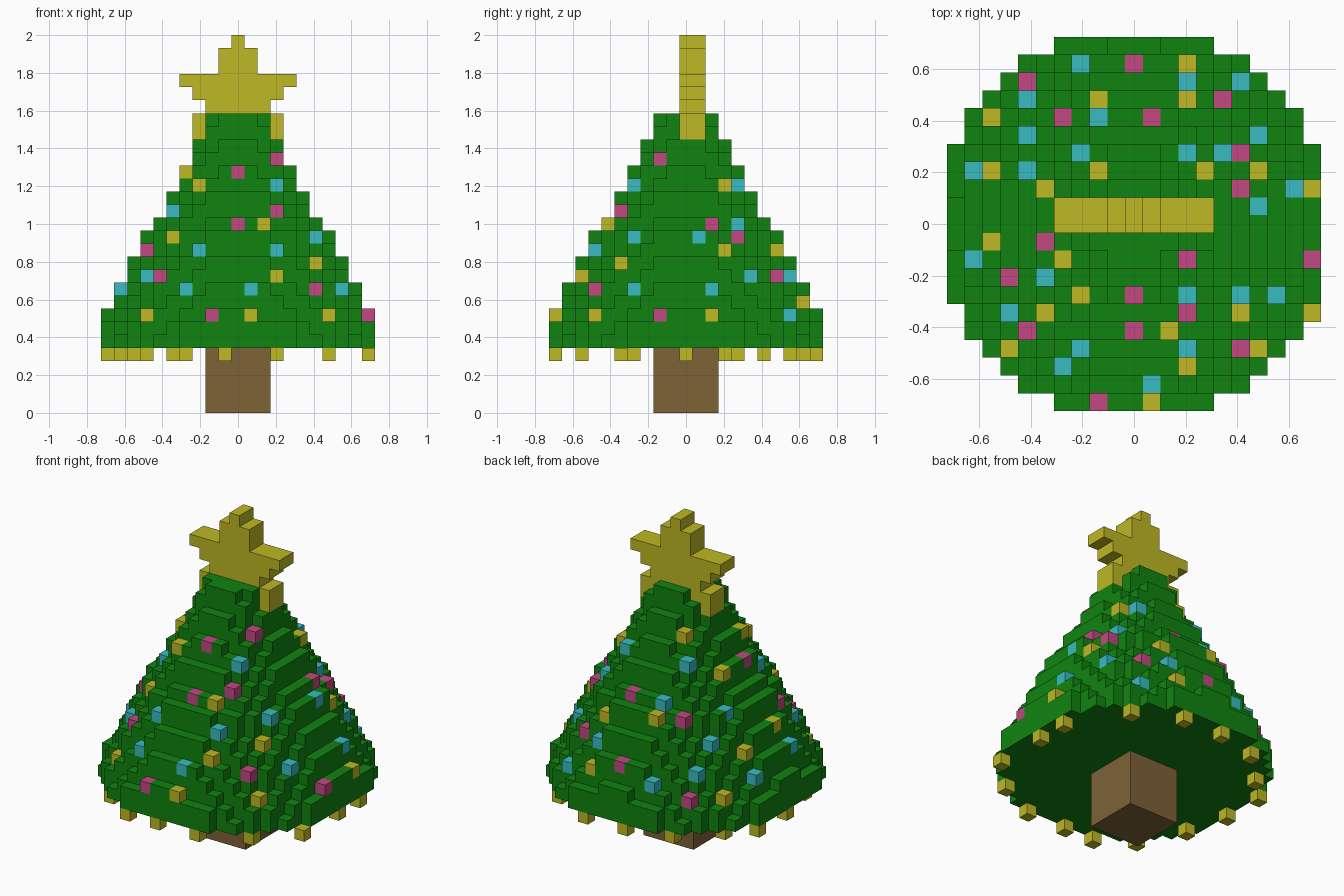
import bpy, bmesh
from mathutils import Vector

if "Cube" in bpy.data.objects:
    bpy.data.objects.remove(bpy.data.objects["Cube"], do_unlink=True)

U = 2 / 29  # size of one block


def material(name, r, g, b):
    m = bpy.data.materials.new(name)
    m.use_nodes = True
    m.diffuse_color = (r, g, b, 1)
    m.node_tree.nodes["Principled BSDF"].inputs["Base Color"].default_value = (r, g, b, 1)
    return m


GREEN = material("leaf green", 0.005, 0.23, 0.005)
YELLOW = material("yellow", 0.51, 0.48, 0.018)
CYAN = material("cyan", 0.04, 0.50, 0.53)
PINK = material("pink", 0.55, 0.065, 0.23)
BROWN = material("bark brown", 0.21, 0.122, 0.037)

# The four corners of each side of a unit block, counter-clockwise from outside
SIDES = {
    (1, 0, 0): ((1, 0, 0), (1, 1, 0), (1, 1, 1), (1, 0, 1)),
    (-1, 0, 0): ((0, 1, 0), (0, 0, 0), (0, 0, 1), (0, 1, 1)),
    (0, 1, 0): ((1, 1, 0), (0, 1, 0), (0, 1, 1), (1, 1, 1)),
    (0, -1, 0): ((0, 0, 0), (1, 0, 0), (1, 0, 1), (0, 0, 1)),
    (0, 0, 1): ((0, 0, 1), (1, 0, 1), (1, 1, 1), (0, 1, 1)),
    (0, 0, -1): ((0, 1, 0), (1, 1, 0), (1, 0, 0), (0, 0, 0)),
}


def blocks(name, cells, mat, filled):
    """Mesh of unit blocks, keeping only the sides that touch empty space."""
    bm = bmesh.new()
    verts = {}
    for cell in sorted(cells):
        for step, corners in SIDES.items():
            if tuple(a + b for a, b in zip(cell, step)) in filled:
                continue
            face = []
            for c in corners:
                p = tuple(a + b for a, b in zip(cell, c))
                if p not in verts:
                    verts[p] = bm.verts.new((Vector(p) - Vector((0.5, 0.5, 0))) * U)
                face.append(verts[p])
            bm.faces.new(face)
    mesh = bpy.data.meshes.new(name)
    bm.to_mesh(mesh)
    bm.free()
    mesh.materials.append(mat)
    obj = bpy.data.objects.new(name, mesh)
    bpy.context.collection.objects.link(obj)
    return obj


# Foliage: one disc per layer, given by its squared radius in blocks
FIRST = 5
DISCS = (120, 116, 103, 92, 86, 76, 68, 59, 53, 42, 34, 29, 24, 19, 14, 10, 8, 5)
foliage = {(x, y, FIRST + i)
           for i, r2 in enumerate(DISCS)
           for x in range(-10, 11) for y in range(-10, 11)
           if x * x + y * y <= r2}

# Star: half width of each row, two blocks thick
STAR_ROWS = {21: 3, 22: 3, 23: 2, 24: 3, 25: 4, 26: 1, 27: 1, 28: 0}
star = {(x, y, z) for z, half in STAR_ROWS.items()
        for x in range(-half, half + 1) for y in (0, 1)}


def on_surface(spots):
    """Put each ornament on the highest disc that reaches its spot."""
    out = set()
    for x, y in spots:
        top = max(i for i, r2 in enumerate(DISCS) if x * x + y * y <= r2 + 1)
        out.add((x, y, FIRST + top))
    return out


# Ornaments by colour, as positions seen from above
yellow = on_surface([
    (3, 9), (-2, 7), (3, 7), (-8, 6), (-8, 3), (-2, 3), (4, 3), (7, 3),
    (-5, 2), (10, 2), (-8, -1), (-4, -2), (-3, -4), (-5, -5), (6, -5),
    (2, -6), (-7, -7), (7, -7), (3, -8), (1, -10)])
cyan = on_surface([
    (-3, 9), (3, 8), (6, 8), (-6, 7), (-2, 6), (-6, 5), (7, 5), (-3, 4),
    (3, 4), (5, 4), (-9, 3), (-6, 3), (9, 2), (7, 1), (-9, -2), (-5, -3),
    (3, -4), (6, -4), (8, -4), (-7, -5), (-3, -7), (3, -7), (-4, -8), (1, -9)])
pink = on_surface([
    (0, 9), (-6, 8), (5, 7), (-4, 6), (1, 6), (6, 4), (6, 2), (-5, -1),
    (3, -2), (10, -2), (-7, -3), (0, -4), (3, -5), (-6, -6), (0, -6),
    (6, -7), (-2, -10)])

# Bulbs hanging under the rim
bulbs = {(x, y, 4) for x, y in [
    (10, 0), (10, 3), (7, 8), (3, 10), (-1, 10), (-5, 9), (-8, 6), (-10, 4),
    (-10, 0), (-9, -4), (-7, -8), (-4, -10), (-1, -10), (3, -10), (7, -8), (10, -5)]}

ornaments = yellow | cyan | pink
filled = foliage | star | ornaments
blocks("foliage", foliage - star - ornaments, GREEN, filled)
blocks("star", star, YELLOW, filled)
blocks("yellow_ornaments", yellow, YELLOW, filled)
blocks("cyan_ornaments", cyan, CYAN, filled)
blocks("pink_ornaments", pink, PINK, filled)
blocks("rim_bulbs", bulbs, YELLOW, bulbs)

# Trunk: a single square post
bpy.ops.mesh.primitive_cube_add(size=1, location=(0, 0, 2.5 * U))
trunk = bpy.context.object
trunk.name = "trunk"
trunk.scale = (5 * U, 5 * U, 5 * U)
trunk.data.materials.append(BROWN)
